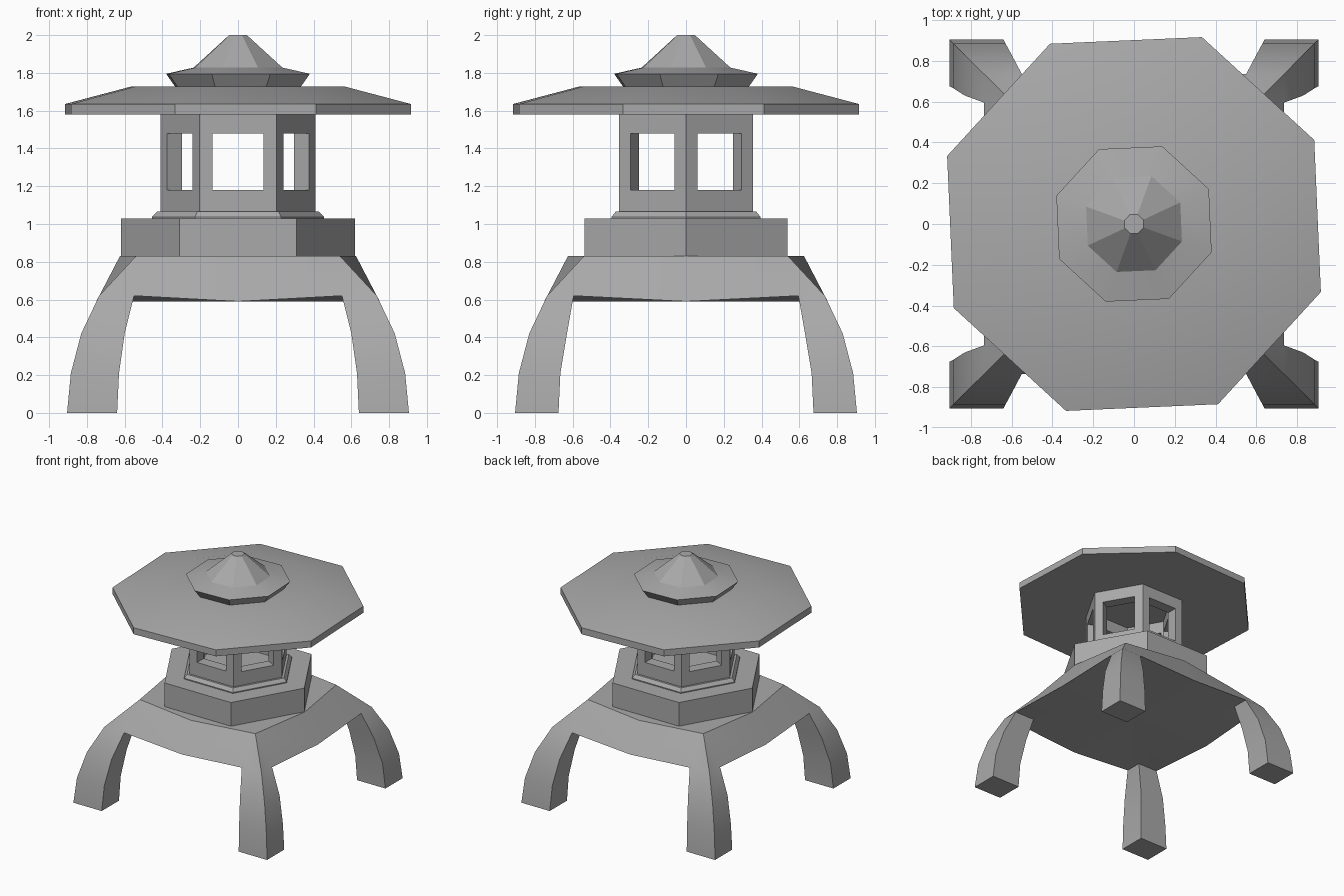
import bpy, bmesh
from math import cos, sin, pi, radians
from mathutils import Vector, Matrix

if "Cube" in bpy.data.objects:
    bpy.data.objects.remove(bpy.data.objects["Cube"], do_unlink=True)

stone = bpy.data.materials.new("grey stone")
stone.use_nodes = True
grey = (0.4, 0.4, 0.4, 1)
stone.diffuse_color = grey
stone.node_tree.nodes["Principled BSDF"].inputs["Base Color"].default_value = grey


def finish(bm, name, angle):
    """Weld, orient and shade a mesh, then make it an object."""
    bmesh.ops.remove_doubles(bm, verts=bm.verts, dist=0.0005)
    bmesh.ops.recalc_face_normals(bm, faces=bm.faces)
    mesh = bpy.data.meshes.new(name)
    bm.to_mesh(mesh)
    bm.free()
    mesh.materials.append(stone)
    obj = bpy.data.objects.new(name, mesh)
    bpy.context.collection.objects.link(obj)
    bpy.ops.object.select_all(action='DESELECT')
    obj.select_set(True)
    bpy.context.view_layer.objects.active = obj
    bpy.ops.object.shade_smooth_by_angle(angle=radians(angle))
    return obj


def face(bm, points):
    return bm.faces.new([bm.verts.new(p) for p in points])


def tier(name, sides, turn, profile, angle=20):
    """Stack of polygon rings given as (radius, height), capped at both ends."""
    bm = bmesh.new()
    rings = []
    for r, z in profile:
        angles = [radians(turn) + 2 * pi * i / sides for i in range(sides)]
        rings.append([bm.verts.new((r * cos(a), r * sin(a), z)) for a in angles])
    for low, high in zip(rings, rings[1:]):
        for i in range(sides):
            j = (i + 1) % sides
            bm.faces.new((low[i], low[j], high[j], high[i]))
    bm.faces.new(rings[0])
    bm.faces.new(rings[-1])
    return finish(bm, name, angle)


# Arched stand: bulged slab flowing into four curved legs
TOP, UNDER = 0.83, 0.59
# Leg sections: height, outer corner, inner x, inner y
sections = [(0.62, 0.735, 0.55, 0.595), (0.42, 0.83, 0.60, 0.63),
            (0.21, 0.885, 0.63, 0.665), (0, 0.905, 0.64, 0.675)]
bm = bmesh.new()
for sx in (-1, 1):
    for sy in (-1, 1):
        def at(x, y, z):
            return (sx * x, sy * y, z)
        loops = [[at(o, o, z), at(ix, o, z), at(ix, iy, z), at(o, iy, z)]
                 for z, o, ix, iy in sections]
        # Leg sides and foot
        for a, b in zip(loops, loops[1:]):
            for i in range(4):
                j = (i + 1) % 4
                face(bm, (a[i], a[j], b[j], b[i]))
        face(bm, loops[-1])
        # Slab quarter
        outer, on_y, inner, on_x = loops[0]
        corner = at(0.54, 0.54, TOP)
        top_x, top_y = at(0.625, 0, TOP), at(0, 0.625, TOP)
        rim_x, rim_y = at(0.75, 0, UNDER), at(0, 0.75, UNDER)
        middle = at(0, 0, UNDER)
        face(bm, (at(0, 0, TOP), top_x, corner, top_y))
        for top, rim, root in ((top_x, rim_x, on_x), (top_y, rim_y, on_y)):
            face(bm, (corner, top, rim, root))
            face(bm, (corner, root, outer))
            face(bm, (middle, rim, root, inner))
finish(bm, "arched_stand", 30)

# Hexagonal base and plinth
tier("hexagonal_base", 6, 0, [(0.62, TOP), (0.62, 1.03)])
tier("lantern_plinth", 6, 0, [(0.455, 1.03), (0.455, 1.038), (0.43, 1.065)])

# Hollow hexagonal lantern chamber with a window in each wall
R, WALL, LOW, HIGH = 0.41, 0.09, 1.065, 1.58
apothem = R * cos(pi / 6)
bm = bmesh.new()
for k in range(6):
    spin = Matrix.Rotation(k * pi / 3, 3, 'Z')

    def rect(half, depth, z0, z1):
        y = depth - apothem
        return [spin @ Vector((x, y, z)) for x, z in
                ((-half, z0), (half, z0), (half, z1), (-half, z1))]

    outside = rect(R / 2, 0, LOW, HIGH)
    inside = rect((apothem - WALL) * sin(pi / 6) / cos(pi / 6), WALL, LOW, HIGH)
    hole_out = rect(0.135, 0, 1.18, 1.48)
    hole_in = rect(0.135, WALL, 1.18, 1.48)
    for a, b in ((outside, hole_out), (hole_out, hole_in), (hole_in, inside)):
        for i in range(4):
            j = (i + 1) % 4
            face(bm, (a[i], a[j], b[j], b[i]))
    for i, j in ((0, 1), (2, 3)):
        face(bm, (outside[i], outside[j], inside[j], inside[i]))
finish(bm, "lantern_chamber", 20)

# Octagonal roof and finial, both turned slightly
TURN = 25
tier("octagonal_roof", 8, TURN,
     [(0.975, 1.58), (0.975, 1.635), (0.6, 1.728)], 30)
tier("roof_finial", 8, TURN,
     [(0.355, 1.728), (0.405, 1.795), (0.25, 1.828), (0.05, 2.0)])
